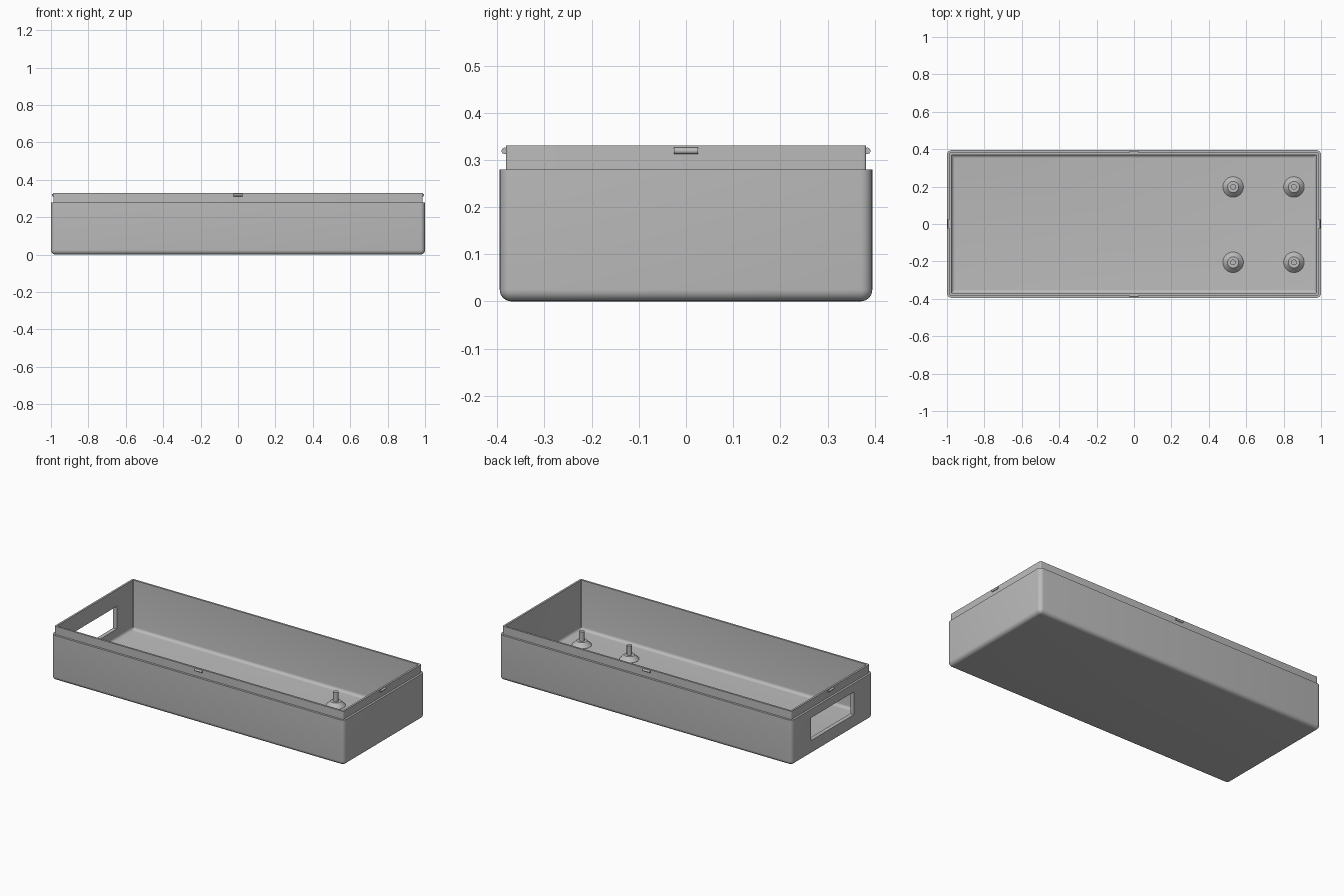
import bpy, bmesh
from math import sin, cos, pi, radians

cube = bpy.data.objects.get("Cube")
if cube:
    bpy.data.objects.remove(cube, do_unlink=True)

HX, HY = 1.0, 0.395            # half length and half width of the tray

grey = bpy.data.materials.new("plain grey")
grey.use_nodes = True
colour = (0.5, 0.5, 0.5, 1)
grey.diffuse_color = colour
grey.node_tree.nodes["Principled BSDF"].inputs["Base Color"].default_value = colour


def finish(name, bm):
    bmesh.ops.recalc_face_normals(bm, faces=bm.faces)
    mesh = bpy.data.meshes.new(name)
    bm.to_mesh(mesh)
    bm.free()
    mesh.materials.append(grey)
    ob = bpy.data.objects.new(name, mesh)
    bpy.context.collection.objects.link(ob)
    return ob


def smooth(ob, angle=32):
    bpy.ops.object.select_all(action='DESELECT')
    ob.select_set(True)
    bpy.context.view_layer.objects.active = ob
    bpy.ops.object.shade_smooth_by_angle(angle=radians(angle))


def loft(bm, rings):
    """Skin closed rings of points and cap both ends."""
    loops = [[bm.verts.new(p) for p in ring] for ring in rings]
    n = len(loops[0])
    for a, b in zip(loops, loops[1:]):
        for i in range(n):
            j = (i + 1) % n
            bm.faces.new((a[i], a[j], b[j], b[i]))
    bm.faces.new(loops[0])
    bm.faces.new(loops[-1])


def rounded_rect(inset, radius, z, steps=5):
    """Rounded rectangle, inset from the outer wall."""
    pts = []
    for q, (sx, sy) in enumerate([(1, 1), (-1, 1), (-1, -1), (1, -1)]):
        for k in range(steps + 1):
            a = (q + k / steps) * pi / 2
            pts.append((sx * (HX - inset - radius) + radius * cos(a),
                        sy * (HY - inset - radius) + radius * sin(a), z))
    return pts


# Tray: outer fillet, wall, stepped lip, inner wall, inner fillet, floor
R, LIP, WALL, FLOOR, FR = 0.025, 0.013, 0.025, 0.025, 0.018
rings = []
for k in range(7):
    a = k / 6 * pi / 2
    inset = R * (1 - sin(a))
    rings.append(rounded_rect(inset, max(0.002, R - inset), R * (1 - cos(a))))
rings += [rounded_rect(0, R, 0.28),
          rounded_rect(LIP, 0.006, 0.28),
          rounded_rect(LIP, 0.006, 0.33),
          rounded_rect(WALL, 0.004, 0.33)]
for k in range(6):
    a = k / 5 * pi / 2
    rings.append(rounded_rect(WALL + FR * (1 - cos(a)), 0.004,
                              FLOOR + FR * (1 - sin(a))))
bm = bmesh.new()
loft(bm, rings)
tray = finish("tray", bm)

# Port opening through the right-hand end wall
bm = bmesh.new()
bmesh.ops.create_cube(bm, size=1)
bmesh.ops.scale(bm, vec=(0.2, 0.42, 0.14), verts=bm.verts)
bmesh.ops.translate(bm, vec=(-HX, 0, 0.158), verts=bm.verts)
cutter = finish("port_cutter", bm)
cut = tray.modifiers.new("port", 'BOOLEAN')
cut.operation = 'DIFFERENCE'
cut.solver = 'EXACT'
cut.object = cutter
bpy.context.view_layer.objects.active = tray
bpy.ops.object.modifier_apply(modifier=cut.name)
bpy.data.objects.remove(cutter, do_unlink=True)
smooth(tray)

# Snap ridges: a short round bar at the middle of each lip side
sides = {"left": (HX - LIP, 0), "right": (LIP - HX, 0),
         "back": (0, HY - LIP), "front": (0, LIP - HY)}
for side, (x, y) in sides.items():
    rings = []
    for t in (-0.025, 0.025):
        ring = []
        for k in range(16):
            a = k * pi / 8
            out, z = 0.007 * cos(a), 0.319 + 0.007 * sin(a)
            s = 1 if x + y > 0 else -1
            out = s * (0.002 + out)
            ring.append((x + out, t, z) if x else (t, y + out, z))
        rings.append(ring)
    bm = bmesh.new()
    loft(bm, rings)
    smooth(finish(side + "_snap_ridge", bm))

# Board standoffs: flared foot with a thin locating pin
profile = [(0.055, 0.02), (0.055, 0.026), (0.03, 0.052), (0.015, 0.052), (0.015, 0.11)]
for x, end in ((0.53, "inner"), (0.855, "outer")):
    for y, side in ((0.198, "back"), (-0.205, "front")):
        bm = bmesh.new()
        loft(bm, [[(x + r * cos(k * pi / 16), y + r * sin(k * pi / 16), z)
                   for k in range(32)] for r, z in profile])
        smooth(finish(f"{end}_{side}_standoff", bm))
